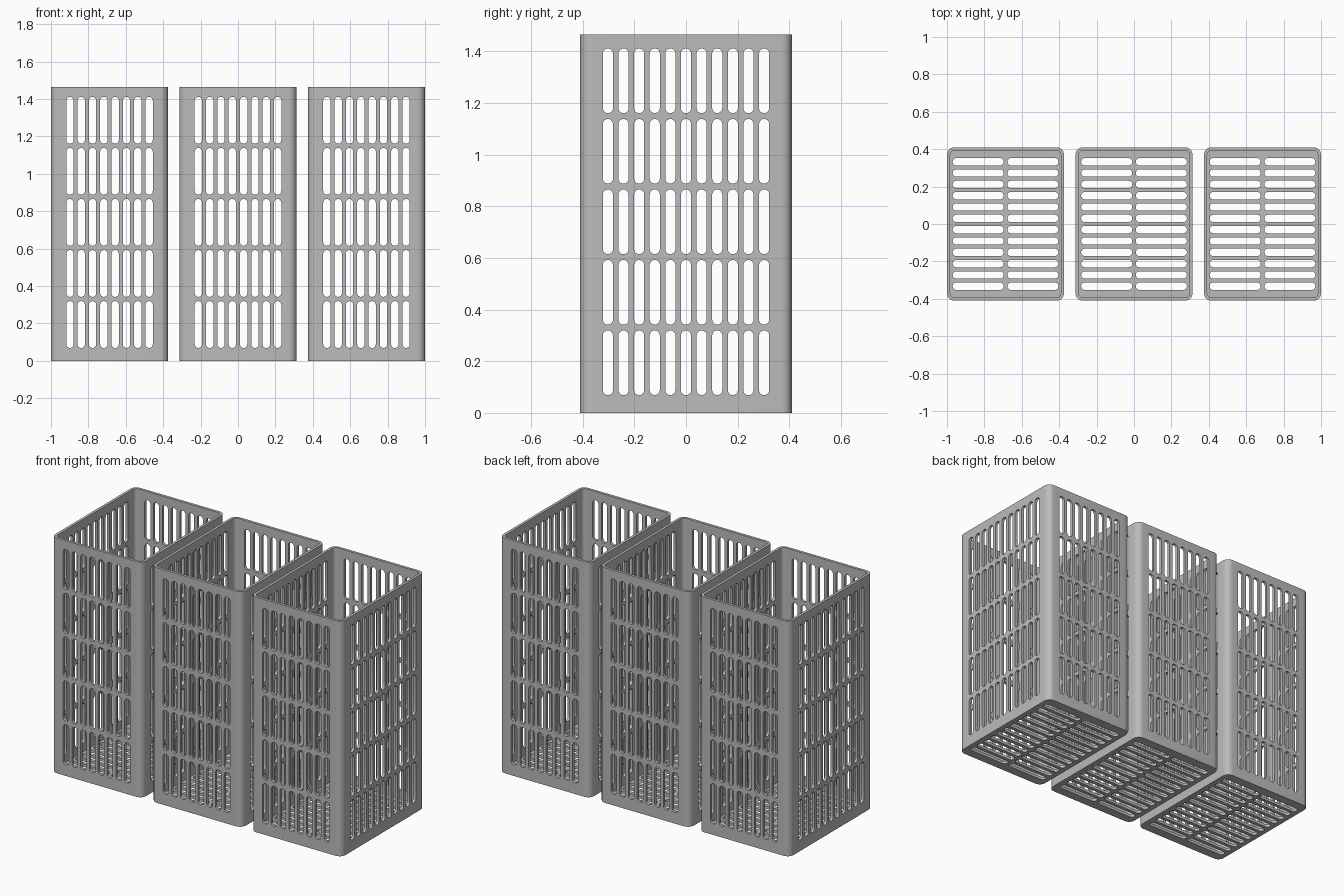
import bpy
import bmesh
from math import cos, sin, pi, radians
from mathutils import Vector

HX, HY, HEIGHT = 0.313, 0.41, 1.465   # half width, half depth, height
WALL, RADIUS = 0.017, 0.04            # wall thickness, corner radius
SPACING = 0.687                       # distance between baskets
PITCH, SLOT_W = 0.0605, 0.039         # slot spacing and width

cube = bpy.data.objects.get("Cube")
if cube:
    bpy.data.objects.remove(cube)

grey = bpy.data.materials.new("grey plastic")
grey.use_nodes = True
colour = (0.5, 0.5, 0.5, 1)
grey.diffuse_color = colour
grey.node_tree.nodes["Principled BSDF"].inputs["Base Color"].default_value = colour


def rounded_rect(hx, hy, r, steps):
    """Outline of a rounded rectangle, counter-clockwise."""
    pts = []
    for i, (sx, sy) in enumerate([(1, 1), (-1, 1), (-1, -1), (1, -1)]):
        for k in range(steps + 1):
            a = (i + k / steps) * pi / 2
            pts.append((sx * (hx - r) + r * cos(a), sy * (hy - r) + r * sin(a)))
    return pts


def prism(bm, pts, place, low, high):
    """Extrude a 2D outline from low to high; place maps (u, v, w) to 3D."""
    bottom = [bm.verts.new(place(u, v, low)) for u, v in pts]
    top = [bm.verts.new(place(u, v, high)) for u, v in pts]
    bm.faces.new(bottom[::-1])
    bm.faces.new(top)
    for i in range(len(pts)):
        j = (i + 1) % len(pts)
        bm.faces.new((bottom[i], bottom[j], top[j], top[i]))


def finish(bm, name):
    bmesh.ops.remove_doubles(bm, verts=bm.verts, dist=1e-5)
    bmesh.ops.recalc_face_normals(bm, faces=bm.faces)
    mesh = bpy.data.meshes.new(name)
    bm.to_mesh(mesh)
    bm.free()
    mesh.materials.append(grey)
    obj = bpy.data.objects.new(name, mesh)
    bpy.context.collection.objects.link(obj)
    return obj


def slot_cutter(name, place, centres, length, low, high):
    """One cutter holding every round-ended slot along one axis."""
    bm = bmesh.new()
    w = SLOT_W / 2
    outline = rounded_rect(w, length / 2, w - 0.0005, 5)
    for cu, cv in centres:
        prism(bm, [(u + cu, v + cv) for u, v in outline], place, low, high)
    return finish(bm, name)


def spread(n):
    return [(i - (n - 1) / 2) * PITCH for i in range(n)]


# Open box with rounded corners
bm = bmesh.new()
outer = rounded_rect(HX, HY, RADIUS, 6)
prism(bm, outer, lambda u, v, w: Vector((u, v, w)), 0, HEIGHT)
basket = finish(bm, "basket")

bm = bmesh.new()
inner = rounded_rect(HX - WALL, HY - WALL, RADIUS - WALL, 6)
prism(bm, inner, lambda u, v, w: Vector((u, v, w)), WALL, HEIGHT + 0.1)
cutters = [finish(bm, "cavity_cutter")]

# Slots in the front and back, the sides and the floor
rows = [0.194 + 0.273 * i for i in range(5)]
cutters.append(slot_cutter("front_back_slots", lambda u, v, w: Vector((u, w, v)),
                           [(u, z) for u in spread(8) for z in rows], 0.25, -1, 1))
cutters.append(slot_cutter("side_slots", lambda u, v, w: Vector((w, u, v)),
                           [(u, z) for u in spread(11) for z in rows], 0.25, -1, 1))
cutters.append(slot_cutter("floor_slots", lambda u, v, w: Vector((v, u, w)),
                           [(u, x) for u in spread(12) for x in (-0.146, 0.146)],
                           0.273, -0.1, WALL + 0.03))

for cutter in cutters:
    cutter.hide_render = True
    mod = basket.modifiers.new(cutter.name, 'BOOLEAN')
    mod.operation = 'DIFFERENCE'
    mod.solver = 'MANIFOLD'
    mod.object = cutter

# Bake the cuts, then drop the cutters
bpy.context.view_layer.update()
graph = bpy.context.evaluated_depsgraph_get()
mesh = bpy.data.meshes.new_from_object(basket.evaluated_get(graph))
basket.modifiers.clear()
basket.data = mesh
for cutter in cutters:
    bpy.data.objects.remove(cutter)

bpy.ops.object.select_all(action='DESELECT')
basket.select_set(True)
bpy.context.view_layer.objects.active = basket
bpy.ops.object.shade_smooth_by_angle(angle=radians(35))

# Row of three baskets
basket.name = "middle_basket"
for name, side in (("right_basket", -1), ("left_basket", 1)):
    copy = basket.copy()
    copy.data = basket.data.copy()
    copy.name = name
    copy.location.x = side * SPACING
    bpy.context.collection.objects.link(copy)
